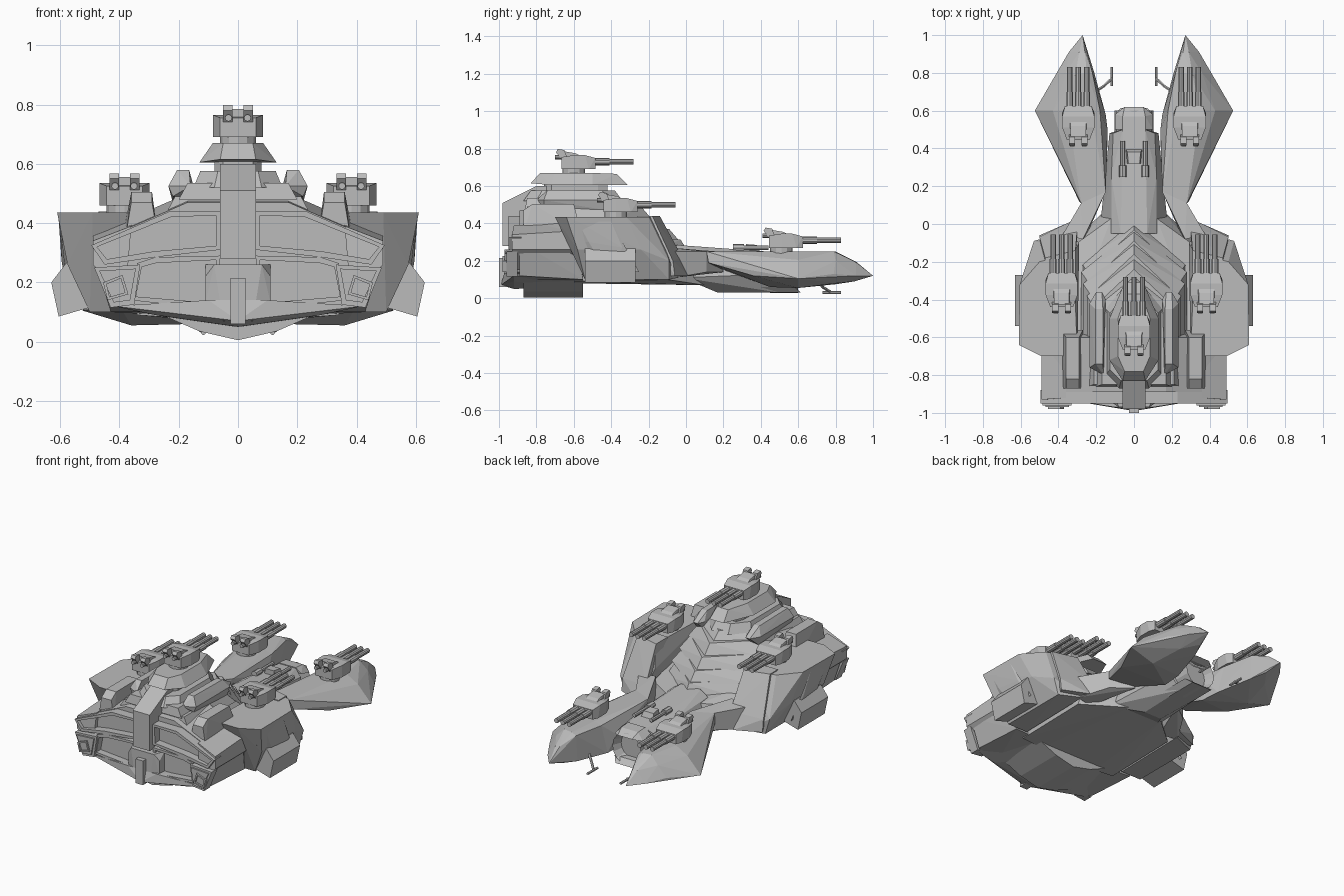
import bpy, bmesh, math
from mathutils import Matrix, Vector

grey = bpy.data.materials.new("hull_grey")
grey.diffuse_color = (0.5, 0.5, 0.5, 1)


def finish(name, bm, pair=False):
    bmesh.ops.recalc_face_normals(bm, faces=bm.faces)
    me = bpy.data.meshes.new(name)
    bm.to_mesh(me)
    bm.free()
    me.materials.append(grey)
    ob = bpy.data.objects.new(name, me)
    bpy.context.collection.objects.link(ob)
    if pair:
        ob.modifiers.new("Mirror", 'MIRROR').use_mirror_merge = False
    return ob


def add_hull(bm, pts):
    vs = [bm.verts.new(p) for p in pts]
    r = bmesh.ops.convex_hull(bm, input=vs)
    junk = {v for v in r["geom_interior"] + r["geom_unused"] if isinstance(v, bmesh.types.BMVert)}
    bmesh.ops.delete(bm, geom=list(junk), context='VERTS')


def hull(name, pts, sym=False, pair=False):
    """Faceted solid around points; sym mirrors the points, pair mirrors the part."""
    bm = bmesh.new()
    if sym:
        pts = list(pts) + [(-x, y, z) for x, y, z in pts if x]
    add_hull(bm, pts)
    bmesh.ops.dissolve_limit(bm, angle_limit=0.02, verts=bm.verts, edges=bm.edges)
    return finish(name, bm, pair)


def box_pts(x0, x1, y0, y1, z0, z1):
    return [(x, y, z) for x in (x0, x1) for y in (y0, y1) for z in (z0, z1)]


def slab(outline, z0, z1, top=1.0, cy=0.0):
    """Plan outline raised from z0 to z1, its top scaled about (0, cy)."""
    return [(x, y, z0) for x, y in outline] + \
           [(x * top, cy + (y - cy) * top, z1) for x, y in outline]


def tube(bm, a, b, r, n=10):
    a, b = Vector(a), Vector(b)
    m = Matrix.Translation((a + b) / 2) @ (b - a).to_track_quat('Z', 'Y').to_matrix().to_4x4()
    bmesh.ops.create_cone(bm, cap_ends=True, segments=n, radius1=r, radius2=r,
                          depth=(b - a).length, matrix=m)


def panel(name, outline, y0, y1, border, depth):
    """Rear plate with a recessed middle."""
    bm = bmesh.new()
    f = bm.faces.new([bm.verts.new((x, y0, z)) for x, z in outline])
    r = bmesh.ops.extrude_face_region(bm, geom=[f])
    for v in r["geom"]:
        if isinstance(v, bmesh.types.BMVert):
            v.co.y = y1
    back = [g for g in r["geom"] if isinstance(g, bmesh.types.BMFace)]
    bmesh.ops.recalc_face_normals(bm, faces=bm.faces)
    bmesh.ops.inset_region(bm, faces=back, thickness=border)
    r = bmesh.ops.extrude_face_region(bm, geom=back)
    bmesh.ops.translate(bm, vec=(0, depth, 0), verts=[g for g in r["geom"] if isinstance(g, bmesh.types.BMVert)])
    bmesh.ops.delete(bm, geom=[g for g in back if g.is_valid], context='FACES')
    return finish(name, bm, True)


# Rear hull and keel
hull("rear_hull", [(0.17, -0.89, 0.47), (0.47, -0.89, 0.34), (0.49, -0.89, 0.30), (0.43, -0.89, 0.12),
                   (0.28, -0.89, 0.10), (0.17, -0.6, 0.50), (0.47, -0.6, 0.37), (0.49, -0.65, 0.30),
                   (0.43, -0.55, 0.10), (0.25, -0.55, 0.09)], sym=True)
hull("keel", [(x, y, z) for y in (-0.87, -0.55) for x, z in ((0, 0.005), (0.13, 0.035), (0.28, 0.10))], sym=True)
hull("rear_chin", [(0, -0.99, 0.07), (0.1, -0.96, 0.08), (0.1, -0.97, 0.14), (0.42, -0.92, 0.12),
                   (0.28, -0.92, 0.09), (0, -0.92, 0.05), (0.1, -0.6, 0.06), (0.4, -0.6, 0.12)], sym=True)
hull("belly", [(0.34, -0.6, 0.09), (0.34, -0.1, 0.10), (0.25, -0.03, 0.11), (0.12, 0.1, 0.07),
               (0.36, -0.6, 0.3), (0.3, -0.1, 0.22), (0.12, 0.03, 0.24), (0.2, -0.6, 0.08)], sym=True)

# Rear panels, thruster frames and spine
panel("upper_rear_panel", [(0.06, 0.31), (0.28, 0.285), (0.45, 0.26), (0.495, 0.325), (0.23, 0.44), (0.06, 0.44)],
      -0.88, -0.95, 0.02, 0.05)
panel("lower_rear_panel", [(0.06, 0.12), (0.14, 0.115), (0.36, 0.14), (0.34, 0.265), (0.28, 0.285), (0.06, 0.29)],
      -0.88, -0.945, 0.02, 0.045)
panel("thruster_block", [(0.35, 0.125), (0.43, 0.115), (0.485, 0.25), (0.33, 0.26)], -0.9, -0.96, 0.02, -0.01)
panel("thruster", [(0.37, 0.16), (0.44, 0.14), (0.455, 0.20), (0.39, 0.225)], -0.9, -0.98, 0.013, 0.05)
hull("rear_wedge", [(0.08, -0.97, 0.26), (0.11, -0.95, 0.22), (0.11, -0.95, 0.13), (0.05, -0.97, 0.07),
                    (0.11, -0.9, 0.26), (0.11, -0.9, 0.1)], sym=True)
hull("rear_spine", [(0.06, -0.98, 0.28), (0.06, -0.98, 0.51), (0.06, -0.93, 0.525), (0.06, -0.8, 0.60),
                    (0.06, -0.7, 0.60), (0.06, -0.7, 0.28)], sym=True)
hull("tail_box", box_pts(-0.026, 0.026, -1.0, -0.9, 0.06, 0.215))

# Stepped chevron armour over the middle
tiers = [(0.03, 0.285, 0.22, 0.315), (-0.03, 0.28, 0.30, 0.37), (-0.10, 0.27, 0.36, 0.43),
         (-0.18, 0.25, 0.42, 0.49), (-0.27, 0.20, 0.48, 0.535)]
for i, (tip, w, z0, z1) in enumerate(tiers):
    side = tip - w * 0.8
    b = 0.06
    hull(f"chevron_armour_{i + 1}",
         [(0, tip, z0), (w, side, z0), (w, -0.86, z0), (0, tip - b, z1), (w * 0.85, side - b, z1),
          (w * 0.85, -0.85, z1)], sym=True)
hull("upper_deck", slab([(0.06, -0.34), (0.15, -0.45), (0.15, -0.8), (0.08, -0.87)], 0.52, 0.575, 0.85, -0.6),
     sym=True)
hull("turret_neck", slab([(0.06, -0.42), (0.08, -0.47), (0.08, -0.72), (0.05, -0.76)], 0.55, 0.62), sym=True)
hull("turret_platform", [(0.05, -0.31, 0.605), (0.13, -0.5, 0.605), (0.13, -0.72, 0.605), (0.06, -0.83, 0.615),
                         (0.04, -0.37, 0.665), (0.085, -0.5, 0.67), (0.085, -0.7, 0.67), (0.05, -0.78, 0.67)],
     sym=True)

# Upper fins and shoulder blocks
hull("dorsal_fin", [(0.15, -0.4, 0.525), (0.235, -0.42, 0.525), (0.235, -0.76, 0.525), (0.16, -0.8, 0.525),
                    (0.17, -0.36, 0.525), (0.2, -0.36, 0.525), (0.165, -0.45, 0.575), (0.205, -0.45, 0.575),
                    (0.165, -0.74, 0.58), (0.205, -0.74, 0.58), (0.17, -0.42, 0.47), (0.22, -0.42, 0.47),
                    (0.17, -0.76, 0.49), (0.22, -0.76, 0.49)], pair=True)
hull("shoulder_block", [(0.27, -0.87, 0.35), (0.38, -0.87, 0.35), (0.27, -0.56, 0.35), (0.39, -0.56, 0.35),
                        (0.29, -0.87, 0.47), (0.36, -0.87, 0.47), (0.29, -0.82, 0.505), (0.36, -0.82, 0.505),
                        (0.29, -0.60, 0.505), (0.36, -0.60, 0.505)], pair=True)
hull("rear_cheek", [(0.38, -0.93, 0.15), (0.49, -0.93, 0.26), (0.49, -0.93, 0.34), (0.36, -0.92, 0.39),
                    (0.49, -0.6, 0.26), (0.49, -0.6, 0.36), (0.36, -0.6, 0.41), (0.38, -0.6, 0.15)], pair=True)

# Side wings
hull("wing", [(0.61, -0.64, 0.435), (0.605, -0.32, 0.435), (0.5, -0.2, 0.435), (0.32, -0.15, 0.435),
              (0.3, -0.7, 0.435), (0.49, -0.70, 0.435), (0.575, -0.58, 0.26), (0.575, -0.24, 0.26),
              (0.53, -0.09, 0.2), (0.5, -0.09, 0.1), (0.36, -0.04, 0.11), (0.36, -0.54, 0.1),
              (0.5, -0.54, 0.1), (0.29, -0.1, 0.3)], pair=True)
hull("wing_front_plate", [(0.31, -0.26, 0.44), (0.31, -0.14, 0.44), (0.47, -0.26, 0.44), (0.47, -0.18, 0.44),
                          (0.3, -0.02, 0.22), (0.50, -0.07, 0.2), (0.34, 0.01, 0.12), (0.5, -0.06, 0.12),
                          (0.4, -0.25, 0.12)], pair=True)
hull("wing_lower_pod", [(x, y, z) for y in (-0.54, -0.27)
                        for x, z in ((0.45, 0.28), (0.58, 0.265), (0.63, 0.20), (0.605, 0.085), (0.45, 0.13))],
     pair=True)
hull("wing_side_armour", [(0.56, -0.61, 0.31), (0.56, -0.42, 0.31), (0.6, -0.58, 0.41), (0.605, -0.40, 0.41),
                          (0.59, -0.52, 0.30), (0.595, -0.34, 0.27), (0.57, -0.25, 0.14), (0.57, -0.42, 0.14)],
     pair=True)

# Arms to the forward prongs
hull("prong_arm", [(0.15, 0.17, 0.25), (0.28, 0.11, 0.25), (0.38, -0.06, 0.25), (0.27, -0.08, 0.27),
                   (0.16, 0.2, 0.14), (0.28, 0.11, 0.14), (0.38, -0.06, 0.11), (0.26, -0.08, 0.11)], pair=True)

# Forward prongs: two convex halves meeting at the widest section
mid = [(0.18, 0.6, 0.235), (0.23, 0.6, 0.25), (0.35, 0.6, 0.25), (0.43, 0.6, 0.205), (0.525, 0.6, 0.105),
       (0.36, 0.6, 0.055), (0.15, 0.58, 0.06)]
hull("prong_rear", mid + [(0.15, 0.17, 0.25), (0.28, 0.11, 0.25), (0.29, 0.12, 0.19), (0.16, 0.18, 0.16),
                          (0.14, 0.5, 0.15), (0.14, 0.45, 0.06), (0.40, 0.36, 0.12)], pair=True)
hull("prong_front", mid + [(0.22, 0.8, 0.235), (0.25, 0.8, 0.25), (0.31, 0.79, 0.25), (0.36, 0.8, 0.2),
                           (0.415, 0.79, 0.13), (0.21, 0.8, 0.075), (0.32, 0.8, 0.08), (0.26, 0.91, 0.195),
                           (0.29, 0.91, 0.19), (0.345, 0.91, 0.12), (0.25, 0.9, 0.09), (0.272, 1.0, 0.12)],
     pair=True)

# Neck, round nose and its ring
hull("neck", [(0.12, -0.05, 0.25), (0.07, -0.05, 0.285), (0.12, 0.25, 0.235), (0.11, 0.48, 0.21), (0.06, 0.5, 0.245),
              (0.07, 0.2, 0.25), (0.18, -0.02, 0.11), (0.14, 0.3, 0.14), (0.13, 0.48, 0.13), (0.06, 0.17, 0.03),
              (0.07, 0.5, 0.03), (0.14, 0.05, 0.2)], sym=True)
bm = bmesh.new()
tube(bm, (0, 0.45, 0.13), (0, 0.60, 0.13), 0.102, 16)
ends = [f for f in bm.faces if f.normal.y > 0.9]
bmesh.ops.inset_region(bm, faces=ends, thickness=0.02)
bmesh.ops.translate(bm, vec=(0, -0.06, 0), verts=ends[0].verts)
finish("nose_ring", bm)
hull("nose_lip", [(0.10, 0.5, 0.22), (0.10, 0.58, 0.2), (0.05, 0.62, 0.215), (0.06, 0.5, 0.25),
                  (0.06, 0.57, 0.245)], sym=True)
hull("chin", [(0.07, 0.4, 0.03), (0.07, 0.615, 0.03), (0.1, 0.58, 0.06), (0.1, 0.4, 0.06)], sym=True)

# Small guns on the neck
hull("neck_gun_mount", [(0.04, 0.32, 0.24), (0.045, 0.40, 0.24), (0.03, 0.32, 0.29), (0.035, 0.38, 0.285)], sym=True)
bm = bmesh.new()
tube(bm, (0.06, 0.25, 0.27), (0.06, 0.44, 0.27), 0.012, 8)
tube(bm, (0.06, 0.25, 0.27), (0.06, 0.31, 0.27), 0.02, 8)
finish("neck_gun", bm, True)

# Landing probes under the prongs
bm = bmesh.new()
for a, b in [((0.19, 0.71, 0.09), (0.16, 0.73, 0.06)), ((0.16, 0.73, 0.06), (0.117, 0.77, 0.035)),
             ((0.117, 0.73, 0.03), (0.117, 0.83, 0.03))]:
    tube(bm, a, b, 0.008, 6)
finish("landing_probe", bm, True)

# Triple-barrel turret, shared by all five mounts
bm = bmesh.new()
add_hull(bm, [(sx * x, y, z) for sx in (1, -1) for x, y, z in
              [(0.07, 0.115, 0.02), (0.07, 0.115, 0.08), (0.085, 0.06, 0.095), (0.085, 0.08, 0.02),
               (0.085, 0.0, 0.02), (0.085, 0.0, 0.095), (0.06, -0.065, 0.02), (0.06, -0.065, 0.085)]])
tube(bm, (0, 0, -0.02), (0, 0, 0.03), 0.06, 12)
for x in (-0.045, 0, 0.045):
    tube(bm, (x, 0.05, 0.06), (x, 0.19, 0.06), 0.019)
    tube(bm, (x, 0.15, 0.06), (x, 0.32, 0.06), 0.015)
for s in (-1, 1):
    # upright sight shields and their small rear tubes
    add_hull(bm, [(s * x, y, z) for x in (0.018, 0.05)
                  for y, z in ((-0.06, 0.065), (-0.095, 0.11), (-0.085, 0.128), (-0.05, 0.122), (-0.03, 0.07))])
    tube(bm, (s * 0.032, -0.10, 0.085), (s * 0.032, -0.04, 0.085), 0.012, 8)
add_hull(bm, [(sx * x, y, z) for sx in (1, -1) for x, y, z in
              ((0.04, -0.05, 0.08), (0.04, -0.05, 0.115), (0.04, 0.01, 0.105), (0.045, 0.04, 0.09))])
first = finish("top_turret", bm)
first.location = (0, -0.6, 0.67)
for label, x, y, z in (("wing_turret", 0.383, -0.375, 0.44), ("prong_turret", 0.295, 0.51, 0.25)):
    for side, s in (("right", 1), ("left", -1)):
        ob = bpy.data.objects.new(f"{label}_{side}", first.data)
        ob.location = (s * x, y, z)
        bpy.context.collection.objects.link(ob)
